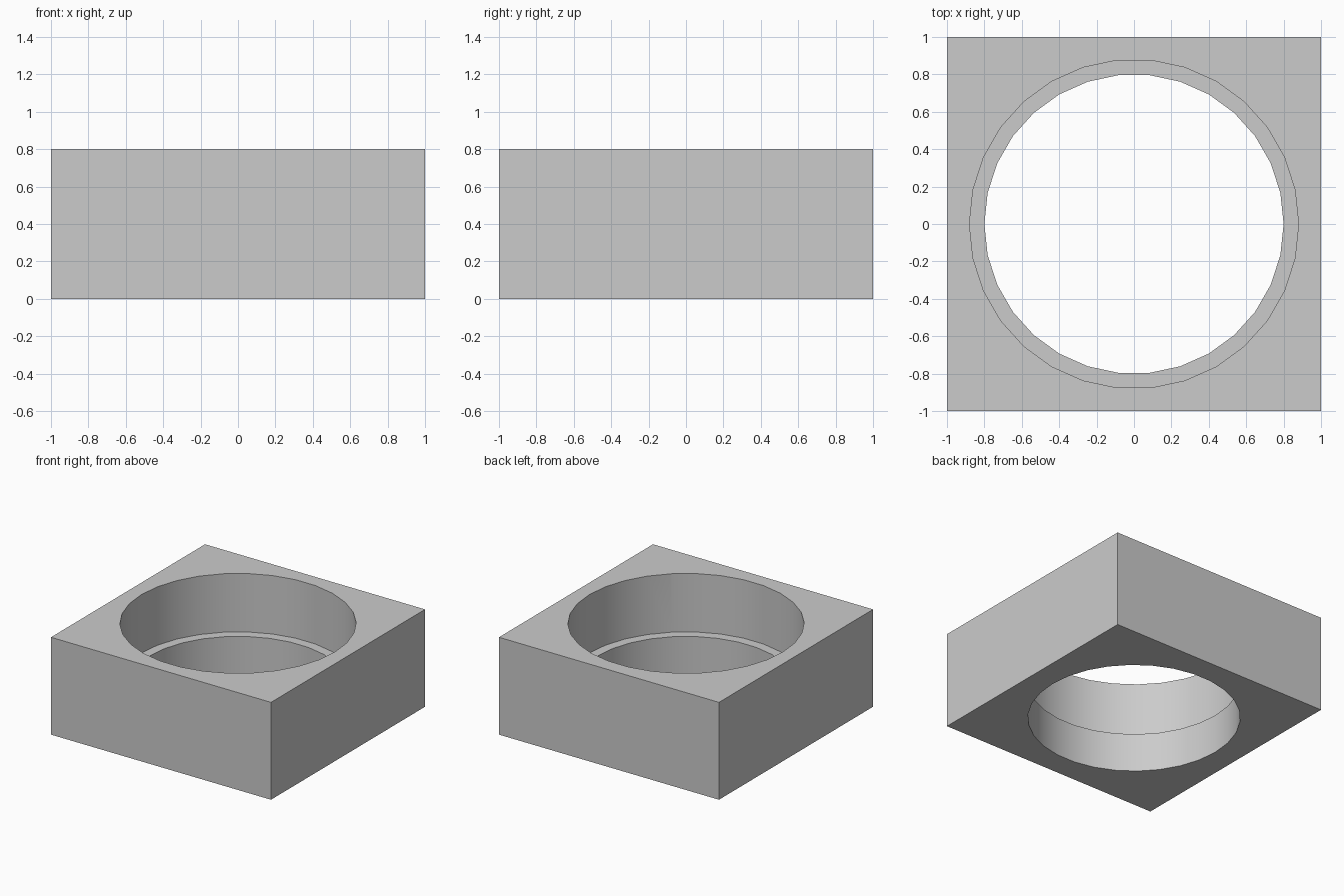
import bpy

HEIGHT = 0.8
LEDGE_Z = 0.32
SIDES = 30

default_cube = bpy.data.objects.get("Cube")
if default_cube:
    bpy.data.objects.remove(default_cube, do_unlink=True)

# Single grey material
grey = bpy.data.materials.new("light_grey")
grey.use_nodes = True
colour = (0.6, 0.6, 0.6, 1)
grey.diffuse_color = colour
grey.node_tree.nodes["Principled BSDF"].inputs["Base Color"].default_value = colour

# Square block
bpy.ops.mesh.primitive_cube_add(size=1, location=(0, 0, HEIGHT / 2))
block = bpy.context.object
block.name = "bored_block"
block.scale = (2, 2, HEIGHT)
bpy.ops.object.transform_apply(location=True, rotation=False, scale=True)
block.data.materials.append(grey)


def bore(name, radius, bottom, top):
    """Cut a vertical round hole with a corner on the x axis."""
    bpy.ops.mesh.primitive_cylinder_add(
        vertices=SIDES, radius=radius, depth=top - bottom,
        location=(0, 0, (bottom + top) / 2), rotation=(0, 0, 1.5707963))
    cutter = bpy.context.object
    cutter.name = name
    cutter.hide_render = True
    cutter.data.materials.append(grey)

    bpy.ops.object.select_all(action="DESELECT")
    block.select_set(True)
    bpy.context.view_layer.objects.active = block
    cut = block.modifiers.new(name, "BOOLEAN")
    cut.operation = "DIFFERENCE"
    cut.solver = "EXACT"
    cut.object = cutter
    bpy.ops.object.modifier_apply(modifier=cut.name)
    bpy.data.objects.remove(cutter, do_unlink=True)


# Through hole, then the wider counterbore that leaves the ledge
bore("through_hole", 0.8, -0.2, HEIGHT + 0.2)
bore("counterbore", 0.88, LEDGE_Z, HEIGHT + 0.2)

# Smooth round walls, sharp rims and corners
bpy.ops.object.shade_smooth_by_angle(angle=0.52)
